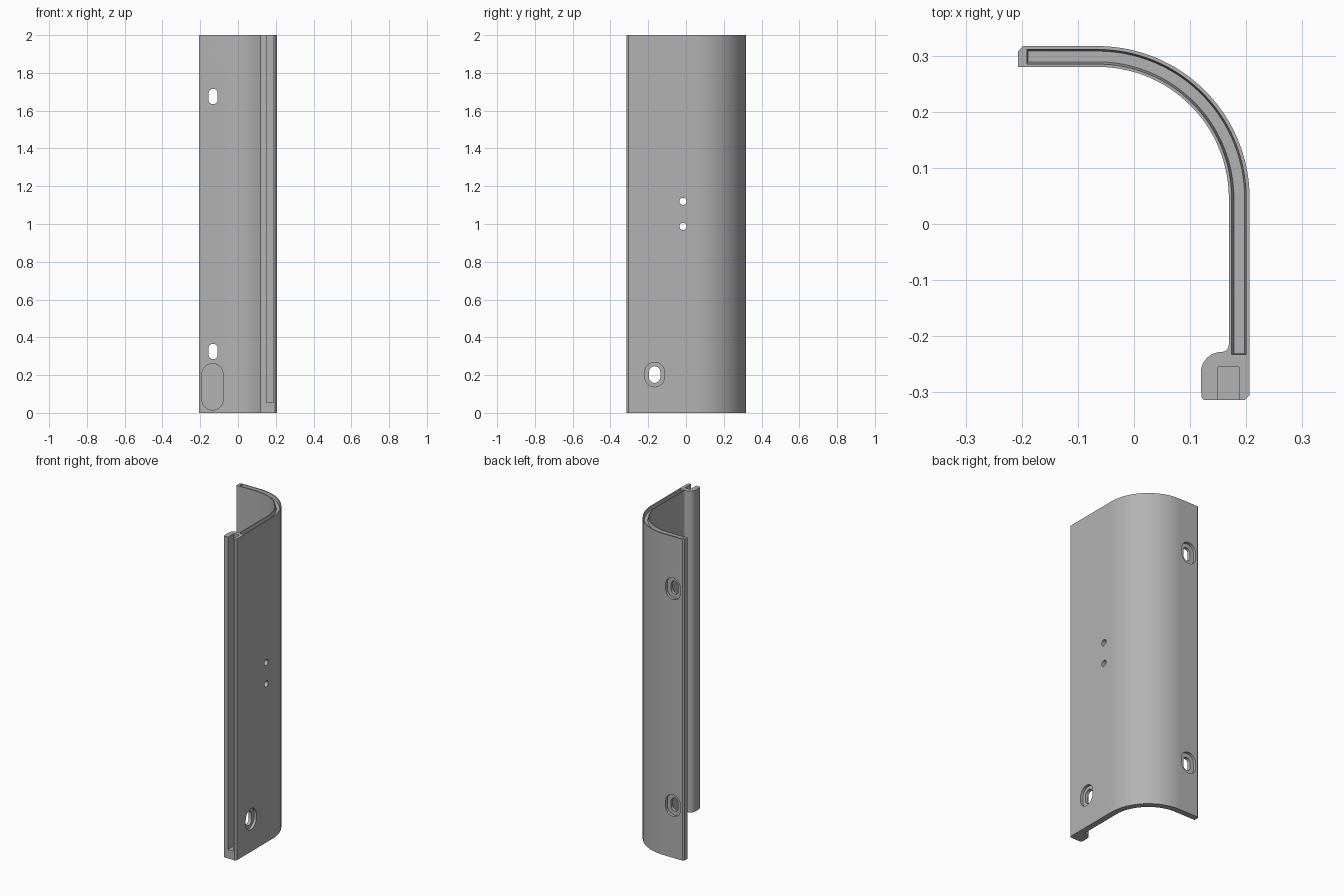
import bpy, bmesh, math
from mathutils import Vector

old = bpy.data.objects.get("Cube")
if old:
    bpy.data.objects.remove(old, do_unlink=True)

grey = bpy.data.materials.new("plain grey")
grey.use_nodes = True
COLOUR = (0.45, 0.45, 0.45, 1)
grey.diffuse_color = COLOUR
grey.node_tree.nodes["Principled BSDF"].inputs["Base Color"].default_value = COLOUR

BEND = (-0.065, 0.046)      # centre of the large bend
R_OUT, R_IN = 0.271, 0.234


def arc(cx, cy, r, a0, a1, n=10):
    angles = [math.radians(a0 + (a1 - a0) * i / n) for i in range(n + 1)]
    return [(cx + r * math.cos(a), cy + r * math.sin(a)) for a in angles]


def loft(name, lower, upper):
    """Closed solid between two matching loops of 3D points."""
    bm = bmesh.new()
    a = [bm.verts.new(p) for p in lower]
    b = [bm.verts.new(p) for p in upper]
    bm.faces.new(a)
    bm.faces.new(b)
    for i in range(len(a)):
        j = (i + 1) % len(a)
        bm.faces.new((a[i], a[j], b[j], b[i]))
    bmesh.ops.recalc_face_normals(bm, faces=bm.faces)
    mesh = bpy.data.meshes.new(name)
    bm.to_mesh(mesh)
    bm.free()
    mesh.materials.append(grey)
    obj = bpy.data.objects.new(name, mesh)
    bpy.context.collection.objects.link(obj)
    return obj


def prism(name, loop, z0, z1):
    return loft(name, [(x, y, z0) for x, y in loop], [(x, y, z1) for x, y in loop])


def stadium(axis, u, z, width, height, d0, d1):
    """Upright rounded slot running along the given axis from d0 to d1."""
    r, h = width / 2, (height - width) / 2
    loop = arc(u, z + h, r, 0, 180, 16) + arc(u, z - h, r, 180, 360, 16)
    if h == 0:
        loop = arc(u, z, r, 0, 348.75, 31)
    place = (lambda p, d: (d, p[0], p[1])) if axis == "x" else (lambda p, d: (p[0], d, p[1]))
    return loft("slot_cutter", [place(p, d0) for p in loop], [place(p, d1) for p in loop])


def cut(body, cutter):
    cutter.hide_render = True
    mod = body.modifiers.new("cut", "BOOLEAN")
    mod.operation, mod.solver, mod.object = "DIFFERENCE", "EXACT", cutter
    bpy.context.view_layer.objects.active = body
    bpy.ops.object.modifier_apply(modifier=mod.name)
    bpy.data.objects.remove(cutter, do_unlink=True)


def band(r0, r1, x_end, y_end):
    """Strip that follows the bend between two radii."""
    cx, cy = BEND
    return ([(x_end, cy + r1)] + arc(cx, cy, r1, 90, 0, 48) + [(cx + r1, y_end), (cx + r0, y_end)]
            + arc(cx, cy, r0, 0, 90, 48) + [(x_end, cy + r0)])


# Curved wall with a thick rounded post at its front edge
outline = [(-0.207, 0.280), (-0.207, 0.308), (-0.198, 0.317)]
outline += arc(*BEND, R_OUT, 90, 0, 48)
outline += [(0.206, -0.305), (0.197, -0.314)]
outline += arc(0.128, -0.306, 0.008, 270, 180, 5)
outline += arc(0.156, -0.265, 0.037, 180, 90, 12)
outline += arc(0.156, -0.215, 0.013, 270, 360, 6)
outline += arc(*BEND, R_IN, 0, 90, 48)
wall = prism("curved_wall", outline, 0, 2)

# Tapered groove along the top edge
low = band(0.243, 0.262, -0.189, -0.231)
high = band(0.239, 0.265, -0.191, -0.233)
cut(wall, loft("groove_cutter", [(x, y, 1.98) for x, y in low], [(x, y, 2.0001) for x, y in high]))

# Channel in the front post, open at the top
cut(wall, prism("channel_cutter", [(0.15, -0.4), (0.187, -0.4), (0.187, -0.255), (0.15, -0.255)], 0.055, 2.1))

# Counterbored slots through the rear flange
for z in (0.325, 1.675):
    cut(wall, stadium("y", -0.132, z, 0.048, 0.082, 0.2, 0.4))
    cut(wall, stadium("y", -0.132, z, 0.100, 0.134, 0.300, 0.4))

# Shallow pocket on the inner face of the flange
cut(wall, stadium("y", -0.135, 0.138, 0.112, 0.245, 0.2, 0.288))

# Counterbored slot and two round holes through the side
cut(wall, stadium("x", -0.166, 0.203, 0.060, 0.088, 0.1, 0.3))
cut(wall, stadium("x", -0.166, 0.203, 0.104, 0.130, 0.189, 0.3))
for z in (0.987, 1.12):
    cut(wall, stadium("x", -0.016, z, 0.038, 0.038, 0.1, 0.3))

bpy.ops.object.select_all(action="DESELECT")
wall.select_set(True)
bpy.context.view_layer.objects.active = wall
bpy.ops.object.shade_smooth_by_angle(angle=math.radians(25))
